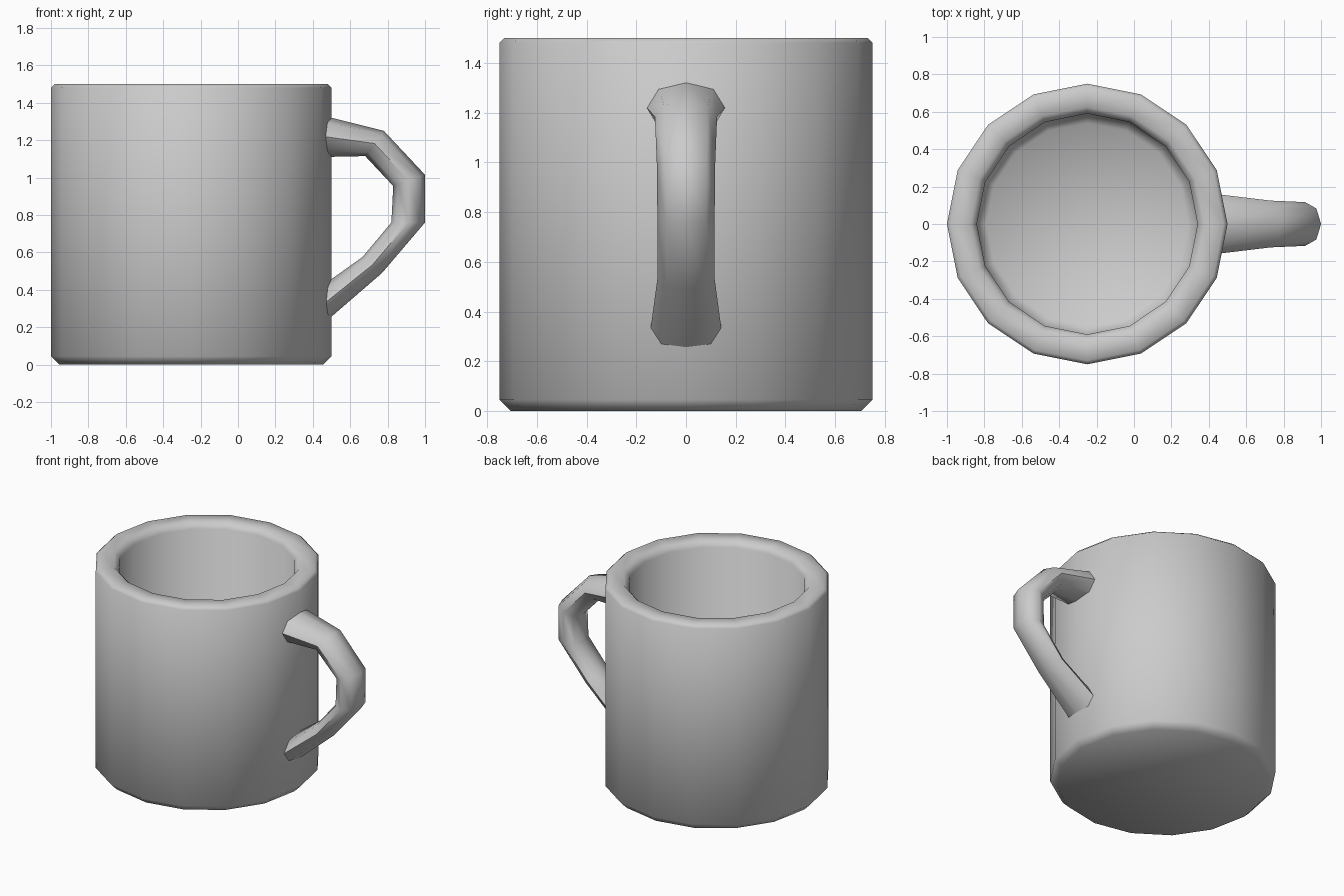
import bpy
from math import cos, sin, pi, radians

if "Cube" in bpy.data.objects:
    bpy.data.objects.remove(bpy.data.objects["Cube"])


def make_object(name, verts, faces, angle):
    mesh = bpy.data.meshes.new(name)
    mesh.from_pydata(verts, [], faces)
    mesh.update()
    obj = bpy.data.objects.new(name, mesh)
    bpy.context.collection.objects.link(obj)
    bpy.ops.object.select_all(action='DESELECT')
    obj.select_set(True)
    bpy.context.view_layer.objects.active = obj
    bpy.ops.object.mode_set(mode='EDIT')
    bpy.ops.mesh.select_all(action='SELECT')
    bpy.ops.mesh.normals_make_consistent(inside=False)
    bpy.ops.object.mode_set(mode='OBJECT')
    bpy.ops.object.shade_smooth_by_angle(angle=radians(angle))
    return obj


def bridge(rings, sides):
    """Quads between successive rings of vertices, plus both end caps."""
    faces = [(r * sides + i, r * sides + (i + 1) % sides,
              (r + 1) * sides + (i + 1) % sides, (r + 1) * sides + i)
             for r in range(rings - 1) for i in range(sides)]
    last = (rings - 1) * sides
    faces.append(tuple(reversed(range(sides))))
    faces.append(tuple(range(last, last + sides)))
    return faces


# Cup body: 16-sided wall, chamfered foot, softened rim and hollow inside
SIDES = 16
profile = [(0.705, 0), (0.75, 0.045), (0.75, 1.48), (0.73, 1.5),
           (0.625, 1.5), (0.59, 1.46), (0.59, 0.2), (0.54, 0.15)]
verts = [(-0.25 + r * cos(2 * pi * i / SIDES), r * sin(2 * pi * i / SIDES), z)
         for r, z in profile for i in range(SIDES)]
make_object("cup_body", verts, bridge(len(profile), SIDES), 50)

# Handle: 8-sided tube given by outer point, inner point and half width;
# both ends are sunk into the cup wall
sections = [((0.44, 1.335), (0.44, 1.11), 0.16),
            ((0.78, 1.25), (0.68, 1.115), 0.125),
            ((1.0, 1.015), (0.83, 0.955), 0.117),
            ((1.0, 0.76), (0.82, 0.76), 0.115),
            ((0.77, 0.49), (0.665, 0.575), 0.115),
            ((0.44, 0.205), (0.44, 0.415), 0.145)]
verts = []
for (ox, oz), (ix, iz), w in sections:
    for k in range(8):
        c, s = cos(k * pi / 4), sin(k * pi / 4)
        verts.append(((ox + ix) / 2 + c * (ox - ix) / 2, w * s,
                      (oz + iz) / 2 + c * (oz - iz) / 2))
make_object("handle", verts, bridge(len(sections), 8), 60)
